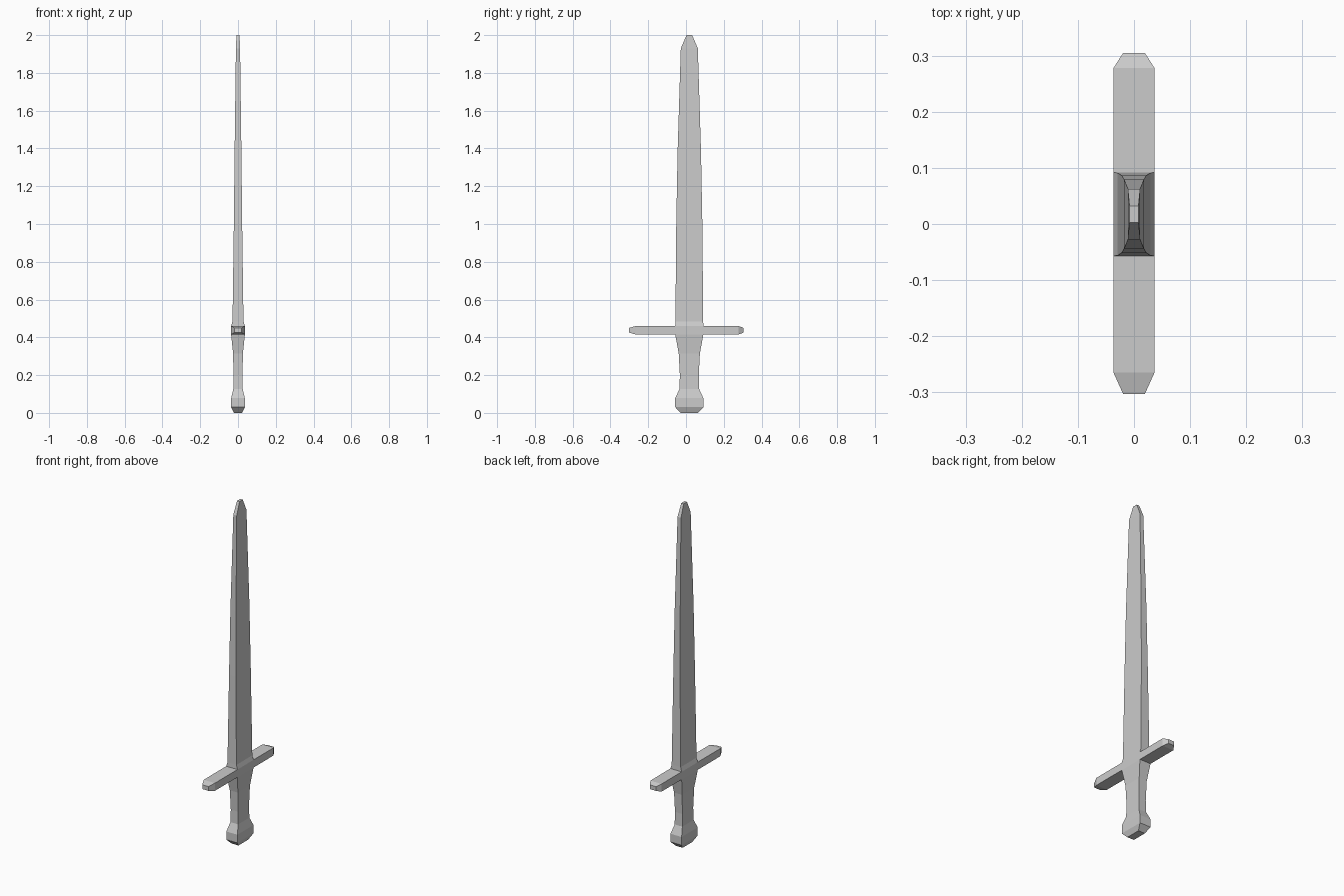
import bpy, bmesh

if "Cube" in bpy.data.objects:
    bpy.data.objects.remove(bpy.data.objects["Cube"])

YC = 0.0175  # blade centre line sits slightly off the guard's centre

# Rectangular sections: height, half thickness (x), half width (y)
SECTIONS = [
    (0.000, 0.022, 0.045), (0.030, 0.036, 0.0745), (0.078, 0.036, 0.0745),
    (0.127, 0.025, 0.052), (0.200, 0.024, 0.050), (0.315, 0.026, 0.056),
    (0.415, 0.0365, 0.0745), (0.460, 0.0365, 0.0745),
    (0.485, 0.029, 0.0735), (1.000, 0.022, 0.069), (1.380, 0.018, 0.062),
    (1.930, 0.011, 0.045), (2.000, 0.008, 0.015),
]
GUARD = 6  # guard grows from the band between sections 6 and 7

bm = bmesh.new()

# Pommel, grip and blade: one loft
rings = [[bm.verts.new((sx * hx, YC + sy * hy, z))
          for sx, sy in ((-1, -1), (1, -1), (1, 1), (-1, 1))]
         for z, hx, hy in SECTIONS]
sides = {}
for i, (a, b) in enumerate(zip(rings, rings[1:])):
    for k in range(4):
        n = (k + 1) % 4
        f = bm.faces.new((a[k], a[n], b[n], b[k]))
        if i == GUARD and k in (0, 2):
            sides[k] = f
bm.faces.new(rings[0][::-1])
bm.faces.new(rings[-1])


def extrude_to(face, y, sx=1.0, sz=1.0):
    """Extrude a guard end face to a y position, scaling it about its centre."""
    new = bmesh.ops.extrude_discrete_faces(bm, faces=[face])["faces"][0]
    zc = new.calc_center_median().z
    for v in new.verts:
        v.co = (v.co.x * sx, y, zc + (v.co.z - zc) * sz)
    return new


# Crossguard arms with tapered ends
for k, y1, y2 in ((0, -0.265, -0.303), (2, 0.278, 0.305)):
    arm = extrude_to(sides[k], y1)
    extrude_to(arm, y2, 0.53, 0.55)

bmesh.ops.recalc_face_normals(bm, faces=bm.faces[:])
mesh = bpy.data.meshes.new("sword")
bm.to_mesh(mesh)
bm.free()
sword = bpy.data.objects.new("sword", mesh)
bpy.context.collection.objects.link(sword)
